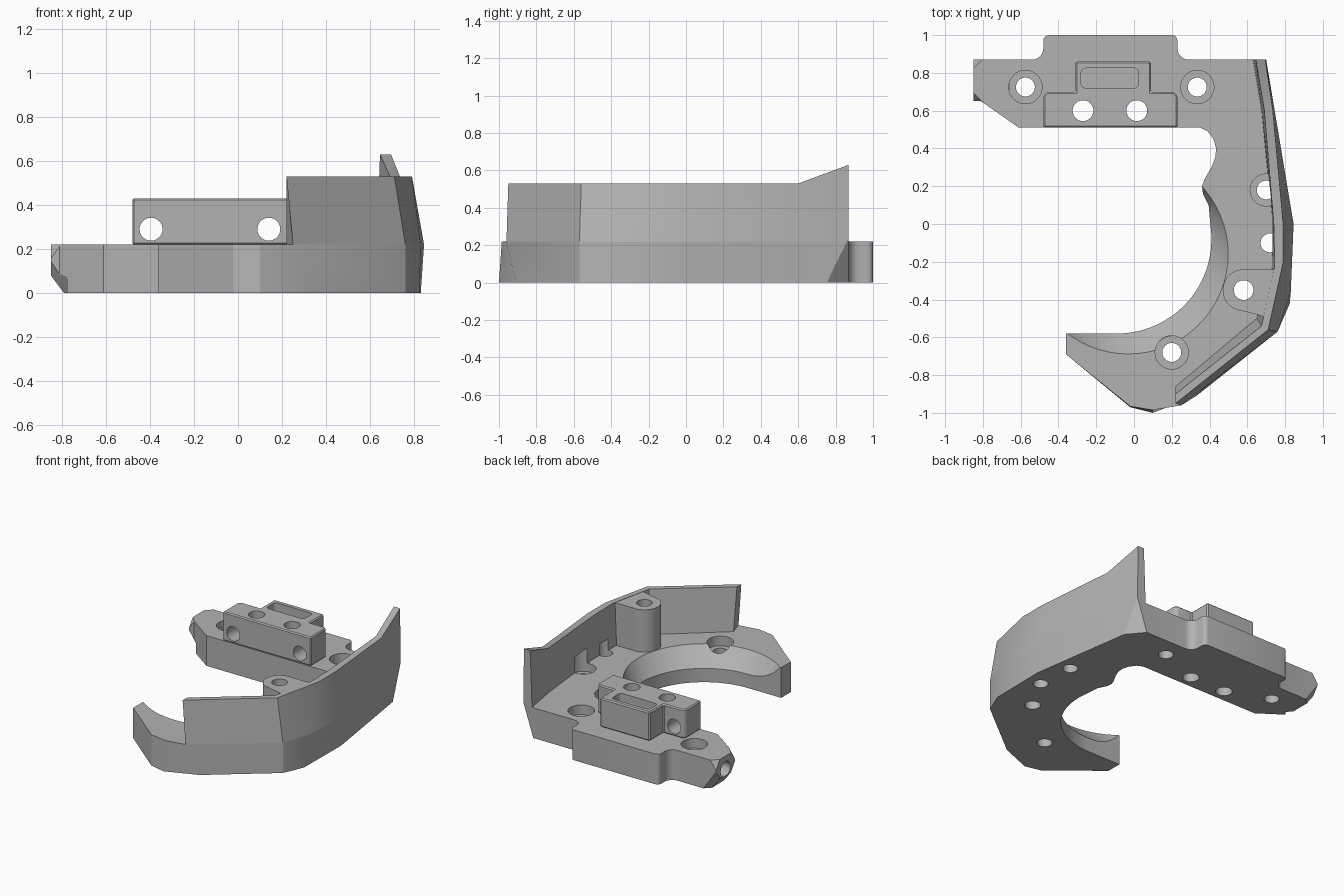
import bpy
import bmesh
import math
from mathutils import Vector

default_cube = bpy.data.objects.get("Cube")
if default_cube:
    bpy.data.objects.remove(default_cube, do_unlink=True)

grey = bpy.data.materials.new("plain_grey")
grey.use_nodes = True
grey.diffuse_color = (0.45, 0.45, 0.45, 1)
grey.node_tree.nodes["Principled BSDF"].inputs["Base Color"].default_value = grey.diffuse_color

FLOOR = 0.22
WALL_TOP = 0.53


def loft(name, rings):
    """Bridge matching closed rings of points and cap both ends."""
    bm = bmesh.new()
    loops = [[bm.verts.new(point) for point in ring] for ring in rings]
    count = len(loops[0])
    for lower, upper in zip(loops, loops[1:]):
        for i in range(count):
            j = (i + 1) % count
            bm.faces.new((lower[i], lower[j], upper[j], upper[i]))
    bm.faces.new(loops[0])
    bm.faces.new(loops[-1])
    bmesh.ops.recalc_face_normals(bm, faces=bm.faces)
    mesh = bpy.data.meshes.new(name)
    bm.to_mesh(mesh)
    bm.free()
    mesh.materials.append(grey)
    obj = bpy.data.objects.new(name, mesh)
    bpy.context.collection.objects.link(obj)
    return obj


def at_height(outline, z):
    return [(x, y, z) for x, y in outline]


def prism(name, outline, bottom, top):
    return loft(name, [at_height(outline, bottom), at_height(outline, top)])


def arc(cx, cy, radius, start, end, steps):
    angles = [math.radians(start + (end - start) * i / steps) for i in range(steps + 1)]
    return [(cx + radius * math.cos(a), cy + radius * math.sin(a)) for a in angles]


def circle(cx, cy, radius, steps=40):
    return arc(cx, cy, radius, 0, 360, steps)[:-1]


def apply_modifier(obj, modifier):
    bpy.context.view_layer.objects.active = obj
    bpy.ops.object.modifier_apply(modifier=modifier.name)


def cut(cutter, *targets):
    cutter.hide_render = True
    for target in targets:
        modifier = target.modifiers.new("cut", "BOOLEAN")
        modifier.object = cutter
        modifier.operation = "DIFFERENCE"
        modifier.solver = "EXACT"
        apply_modifier(target, modifier)
    bpy.data.objects.remove(cutter, do_unlink=True)


def drill(x, y, radius, bottom, top, *targets):
    cut(prism("drill", circle(x, y, radius), bottom, top), *targets)


def slice_off(point, normal, size, *targets):
    """Remove whatever lies just outside a plane."""
    normal = Vector(normal).normalized()
    bpy.ops.mesh.primitive_cube_add(size=size, location=Vector(point) + normal * size / 2)
    cutter = bpy.context.object
    cutter.rotation_euler = normal.to_track_quat("Z", "Y").to_euler()
    bpy.context.view_layer.update()
    cut(cutter, *targets)


# Base: hooked plate whose outer side leans slightly
outer_low = [(.70, .87), (.74, .6), (.83, 0), (.825, -.42), (.76, -.57),
             (.33, -.91), (.1, -1), (-.02, -.97)]
outer_high = [(.70, .87), (.745, .6), (.845, 0), (.83, -.36), (.76, -.57),
              (.25, -.96), (.1, -.985), (-.02, -.965)]
hook_inside = [(-.36, -.69), (-.36, -.58)] + arc(-.09, -.08, .5, -90, 8, 28)
waist = [(.395, .1), (.365, .16), (.36, .2), (.375, .24), (.41, .3), (.43, .35),
         (.435, .4), (.42, .45), (.39, .49), (.35, .51)]
arm = [(-.61, .51), (-.81, .65), (-.85, .65), (-.85, .87)]
back_lip = (arc(-.54, .93, .06, -90, 0, 6) + arc(-.45, .97, .03, 180, 90, 4)
            + arc(.2, .97, .03, 90, 0, 4) + arc(.29, .93, .06, 180, 270, 6))
shared = hook_inside + waist + arm + back_lip
base = loft("base_plate", [at_height(outer_low + shared, 0),
                           at_height(outer_high + shared, FLOOR)])

# Guard wall: cross-sections from the raised back end to the front end
wall_low_inside = [(.63, .87), (.675, .6), (.73, .05), (.73, -.23), (.65, -.5), (.22, -.86)]
wall_top_outside = [(.695, .87), (.735, .6), (.79, 0), (.79, -.2), (.71, -.56), (.22, -.95)]
wall_top_inside = [(.645, .87), (.69, .6), (.74, 0), (.745, -.22), (.675, -.54), (.22, -.9)]
sections = []
for i, (low_out, top_out, top_in, low_in) in enumerate(
        zip(outer_high, wall_top_outside, wall_top_inside, wall_low_inside)):
    top = WALL_TOP + (0.1 if i == 0 else 0)
    sections.append([(*low_out, FLOOR), (*top_out, top), (*top_in, top), (*low_in, FLOOR)])
wall = loft("guard_wall", sections)

# Screw boss joined to the wall
boss = prism("screw_boss", arc(.58, -.35, .11, 80, 265, 24) + [(.69, -.49), (.745, -.24)],
             FLOOR, WALL_TOP - .002)

# Mounting block with a narrower rear half
block = prism("mounting_block", [(-.48, .51), (.23, .51), (.23, .68), (.21, .70), (.09, .70),
                                 (.09, .86), (-.31, .86), (-.31, .70), (-.46, .70), (-.48, .68)],
              FLOOR, .43)
bevel = block.modifiers.new("edge_bevel", "BEVEL")
bevel.width = .008
bevel.segments = 1
apply_modifier(block, bevel)

# Sloped seat around the inside of the hook
cut(loft("seat_cutter", [at_height(circle(-.09, -.08, .5, 64), .1),
                         at_height(circle(-.03, -.16, .53, 64), FLOOR + .002)]), base)

# Counterbored holes in the arm and hook
for x, y in ((-.575, .725), (.335, .725), (.2, -.68)):
    drill(x, y, .088, .15, .5, base)
    drill(x, y, .05, -.1, .5, base)

# Vertical holes through the block and the boss
for x in (-.27, .015):
    drill(x, .6, .055, -.1, .6, base, block)
drill(.58, -.35, .052, -.1, .6, base, boss)

# Holes tucked under the guard wall
drill(.70, .18, .085, .16, .33, base, wall)
drill(.70, .18, .05, -.1, .3, base)
drill(.72, -.1, .05, -.1, .3, base, wall)

# Cross holes through the front of the block
for x in (-.395, .14):
    rings = [[(px, y, pz) for px, pz in circle(x, .29, .052)] for y in (.4, .95)]
    cut(loft("cross_drill", rings), block)

# Rounded slot in the top of the block
slot = (arc(.0, .80, .025, 0, 90, 4) + arc(-.255, .80, .025, 90, 180, 4)
        + arc(-.255, .745, .025, 180, 270, 4) + arc(.0, .745, .025, 270, 360, 4))
cut(prism("slot_cutter", slot, .3, .6), block)

# Chamfered arm tip with a hole in its end
slice_off((-.85, .76, .08), (-.08, 0, -.06), .4, base)
for y, side in ((.65, -1), (.87, 1)):
    slice_off((-.85, y - side * .045, FLOOR), (-1, side, .7), .2, base)
    slice_off((-.85, y - side * .045, .08), (-1, side, -.7), .2, base)
rings = [[(x, py, pz) for py, pz in circle(.76, .125, .055)] for x in (-.95, -.66)]
cut(loft("tip_drill", rings), base)

# Angled cut under the back corner of the wall
slice_off((.70, .87, .24), (.0456, .0384, -.0152), .7, base, wall)

# Keep edges crisp and round surfaces smooth
bpy.ops.object.select_all(action="DESELECT")
for part in (base, wall, boss, block):
    part.select_set(True)
bpy.context.view_layer.objects.active = base
bpy.ops.object.shade_smooth_by_angle(angle=math.radians(25))
